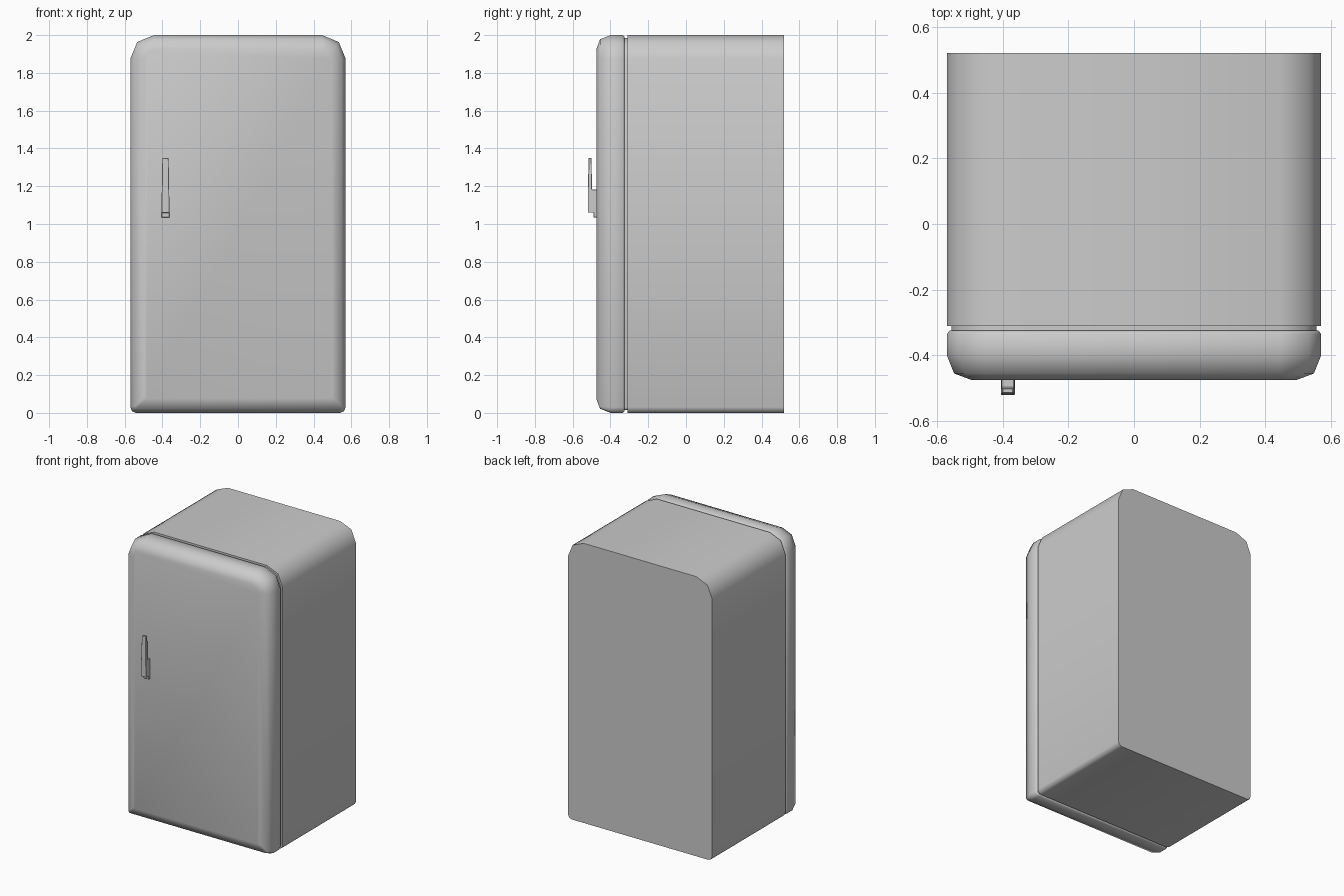
import bpy, bmesh, math

if "Cube" in bpy.data.objects:
    bpy.data.objects.remove(bpy.data.objects["Cube"])

HALF_W, HEIGHT = 0.57, 2.0
TOP_R, LOW_R = 0.125, 0.03


def finish(name, bm, smooth=True):
    bmesh.ops.recalc_face_normals(bm, faces=bm.faces[:])
    mesh = bpy.data.meshes.new(name)
    bm.to_mesh(mesh)
    bm.free()
    ob = bpy.data.objects.new(name, mesh)
    bpy.context.collection.objects.link(ob)
    if smooth:
        bpy.ops.object.select_all(action='DESELECT')
        ob.select_set(True)
        bpy.context.view_layer.objects.active = ob
        bpy.ops.object.shade_smooth_by_angle(angle=math.radians(60))
    return ob


def outline(d):
    """Front silhouette inset by d: big two-step top corners, small bottom ones."""
    w = HALF_W - d
    pts = []
    for sx, sz, start in ((1, -1, -90), (1, 1, 0), (-1, 1, 90), (-1, -1, 180)):
        r = max(TOP_R - d, 0.05) if sz > 0 else max(LOW_R - d, 0.012)
        cx = sx * (w - r)
        cz = HEIGHT - d - r if sz > 0 else d + r
        for i in range(3):
            a = math.radians(start + 45 * i)
            pts.append((cx + r * math.cos(a), cz + r * math.sin(a)))
    return pts


def loft(name, sections):
    """Skin a closed solid through (y, inset) sections."""
    bm = bmesh.new()
    rings = [[bm.verts.new((x, y, z)) for x, z in outline(d)] for y, d in sections]
    n = len(rings[0])
    for a, b in zip(rings, rings[1:]):
        for i in range(n):
            j = (i + 1) % n
            bm.faces.new((a[i], a[j], b[j], b[i]))
    bm.faces.new(rings[0])
    bm.faces.new(rings[-1])
    return finish(name, bm)


# Cabinet, recessed seal and rounded door
loft("cabinet", [(0.52, 0), (-0.31, 0)])
loft("door_seal", [(-0.30, 0.014), (-0.34, 0.014)])
loft("door", [(-0.325, 0.008), (-0.335, 0), (-0.40, 0), (-0.455, 0.022), (-0.475, 0.075)])

# Latch handle: side profile (y, z) given width, narrowing upwards
profile = [(-0.470, 1.035), (-0.490, 1.035), (-0.490, 1.060), (-0.520, 1.060),
           (-0.520, 1.180), (-0.515, 1.350), (-0.500, 1.350), (-0.498, 1.182),
           (-0.470, 1.182)]
bm = bmesh.new()
sides = []
for s in (-1, 1):
    sides.append([bm.verts.new((-0.384 + s * (0.0215 - 0.005 * max(0, z - 1.06) / 0.29), y, z))
                  for y, z in profile])
n = len(profile)
for i in range(n):
    j = (i + 1) % n
    bm.faces.new((sides[0][i], sides[0][j], sides[1][j], sides[1][i]))
bm.faces.new(sides[0])
bm.faces.new(sides[1])
handle = finish("door_handle", bm, smooth=False)
bevel = handle.modifiers.new("soft_edges", 'BEVEL')
bevel.width = 0.002
bevel.segments = 1
